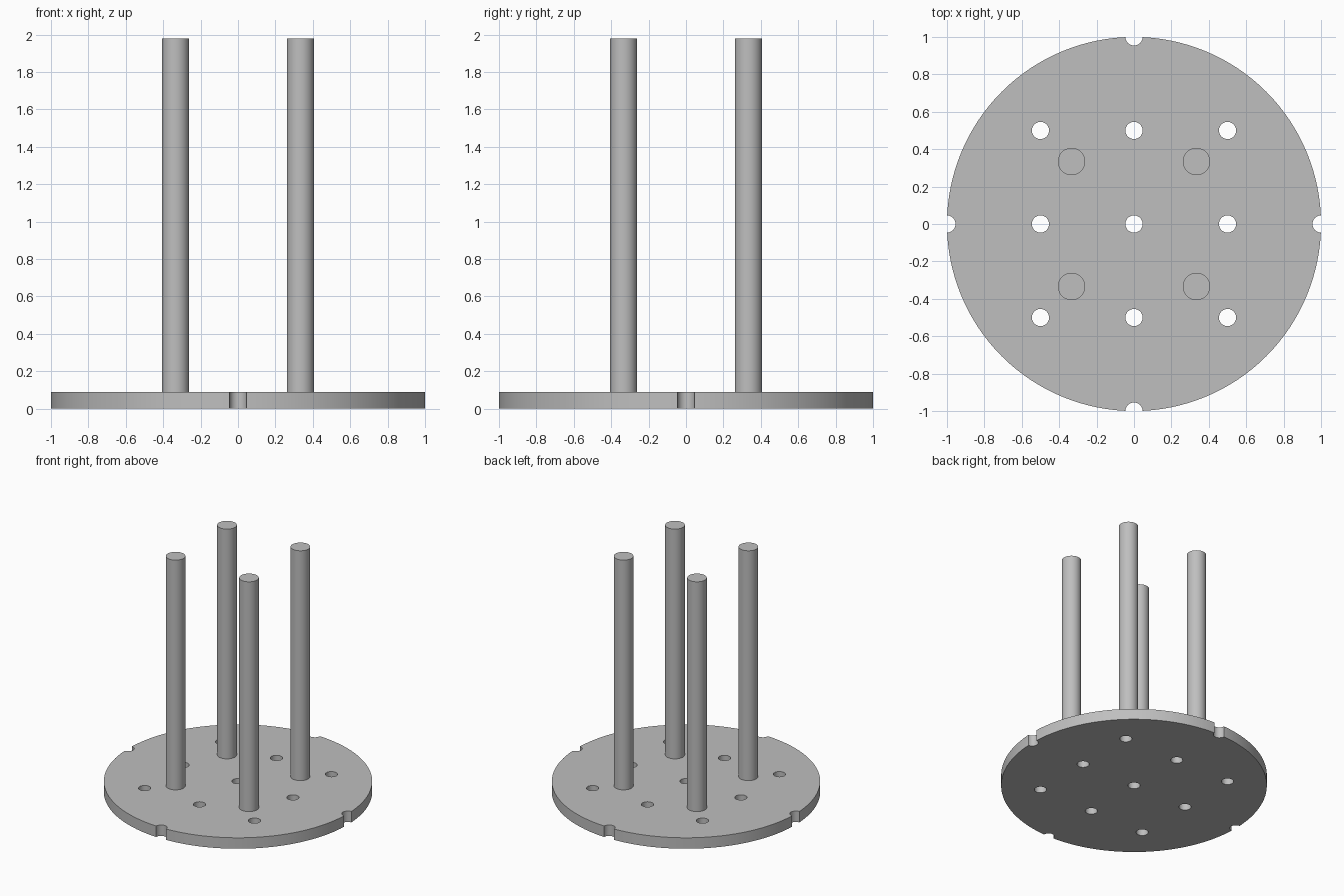
import bpy
import math

cube = bpy.data.objects.get("Cube")
if cube:
    bpy.data.objects.remove(cube, do_unlink=True)

PLATE_H, TOP = 0.09, 1.98
ROD_R, ROD_POS = 0.073, 0.334
HOLE_R, HOLE_PITCH = 0.046, 0.5

grey = bpy.data.materials.new("plain_grey")
grey.use_nodes = True
color = (0.52, 0.52, 0.52, 1)
grey.diffuse_color = color
grey.node_tree.nodes["Principled BSDF"].inputs["Base Color"].default_value = color


def cylinder(name, radius, x, y, z0, z1, sides):
    bpy.ops.mesh.primitive_cylinder_add(vertices=sides, radius=radius, depth=z1 - z0,
                                        location=(x, y, (z0 + z1) / 2))
    obj = bpy.context.object
    obj.name = name
    obj.data.materials.append(grey)
    return obj


def smooth(obj):
    bpy.ops.object.select_all(action='DESELECT')
    obj.select_set(True)
    bpy.context.view_layer.objects.active = obj
    bpy.ops.object.shade_smooth_by_angle(angle=math.radians(30))


# Round base plate
plate = cylinder("base_plate", 1, 0, 0, 0, PLATE_H, 128)

# Three by three grid of holes, plus four notches in the rim
spots = [(x * HOLE_PITCH, y * HOLE_PITCH) for x in (-1, 0, 1) for y in (-1, 0, 1)]
spots += [(1, 0), (-1, 0), (0, 1), (0, -1)]
cutters = [cylinder("hole_cutter", HOLE_R, x, y, -0.1, PLATE_H + 0.1, 32) for x, y in spots]
for cutter in cutters:
    cutter.hide_render = True
    cut = plate.modifiers.new("hole", 'BOOLEAN')
    cut.operation = 'DIFFERENCE'
    cut.solver = 'EXACT'
    cut.object = cutter
bpy.context.view_layer.objects.active = plate
for cut in list(plate.modifiers):
    bpy.ops.object.modifier_apply(modifier=cut.name)
for cutter in cutters:
    bpy.data.objects.remove(cutter, do_unlink=True)
smooth(plate)

# Four upright rods
for side, sx in (("left", 1), ("right", -1)):
    for end, sy in (("front", -1), ("back", 1)):
        smooth(cylinder(f"{end}_{side}_rod", ROD_R, sx * ROD_POS, sy * ROD_POS,
                        PLATE_H, TOP, 48))
